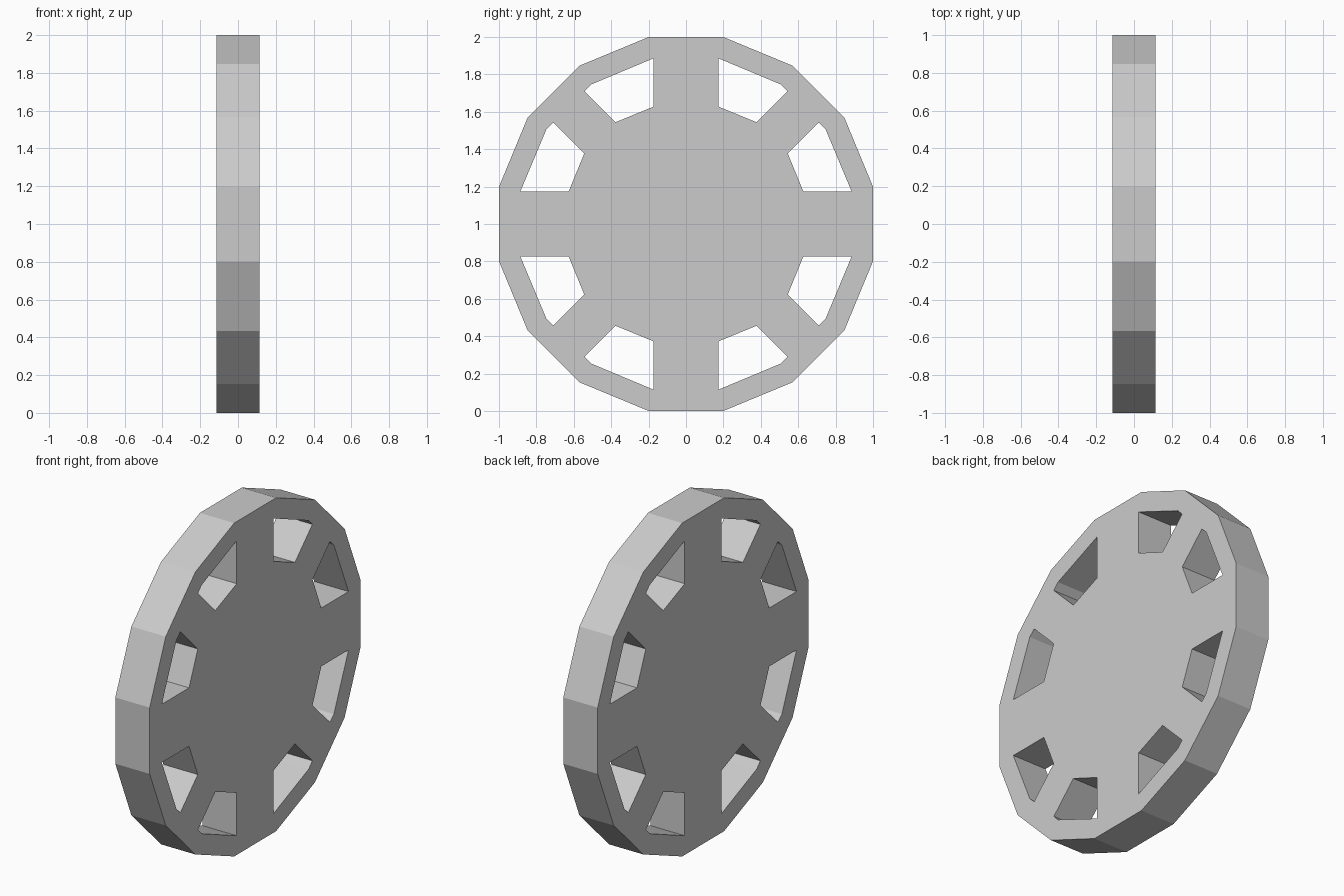
import bpy, bmesh
from math import cos, sin, pi
from mathutils import Matrix

if "Cube" in bpy.data.objects:
    bpy.data.objects.remove(bpy.data.objects["Cube"])

SIDES = 16
HALF_WIDTH = 0.114
RADIUS = 1 / cos(pi / SIDES)

# One window; the others are mirrored across both axes and the diagonal
WINDOW = [(0.175, 0.885), (0.175, 0.627), (0.377, 0.544), (0.542, 0.709), (0.507, 0.746)]


def add_loop(curve, points):
    spline = curve.splines.new('POLY')
    spline.points.add(len(points) - 1)
    for p, (a, b) in zip(spline.points, points):
        p.co = (a, b, 0, 1)
    spline.use_cyclic_u = True
    spline.use_smooth = False


# Wheel profile: 16-sided rim with eight window openings
curve = bpy.data.curves.new("wheel_profile", 'CURVE')
curve.dimensions = '2D'
curve.fill_mode = 'BOTH'
curve.extrude = HALF_WIDTH
add_loop(curve, [(RADIUS * cos((i + 0.5) * 2 * pi / SIDES),
                  RADIUS * sin((i + 0.5) * 2 * pi / SIDES)) for i in range(SIDES)])
for sy in (1, -1):
    for sz in (1, -1):
        add_loop(curve, [(sy * a, sz * b) for a, b in WINDOW])
        add_loop(curve, [(sy * b, sz * a) for a, b in WINDOW])

# Turn the profile into a solid mesh
profile = bpy.data.objects.new("wheel_profile", curve)
bpy.context.collection.objects.link(profile)
bpy.context.view_layer.update()
mesh = bpy.data.meshes.new_from_object(
    profile.evaluated_get(bpy.context.evaluated_depsgraph_get()))
bpy.data.objects.remove(profile)

# Weld the caps and stand the wheel up facing x
bm = bmesh.new()
bm.from_mesh(mesh)
bmesh.ops.remove_doubles(bm, verts=bm.verts, dist=0.0001)
stand = (Matrix.Translation((0, 0, 1)) @ Matrix.Rotation(pi / 2, 4, 'Z')
         @ Matrix.Rotation(pi / 2, 4, 'X'))
bmesh.ops.transform(bm, matrix=stand, verts=bm.verts)
bmesh.ops.recalc_face_normals(bm, faces=bm.faces)
for f in bm.faces:
    f.smooth = False
bm.to_mesh(mesh)
bm.free()
mesh.name = "wheel"
wheel = bpy.data.objects.new("wheel", mesh)
bpy.context.collection.objects.link(wheel)
